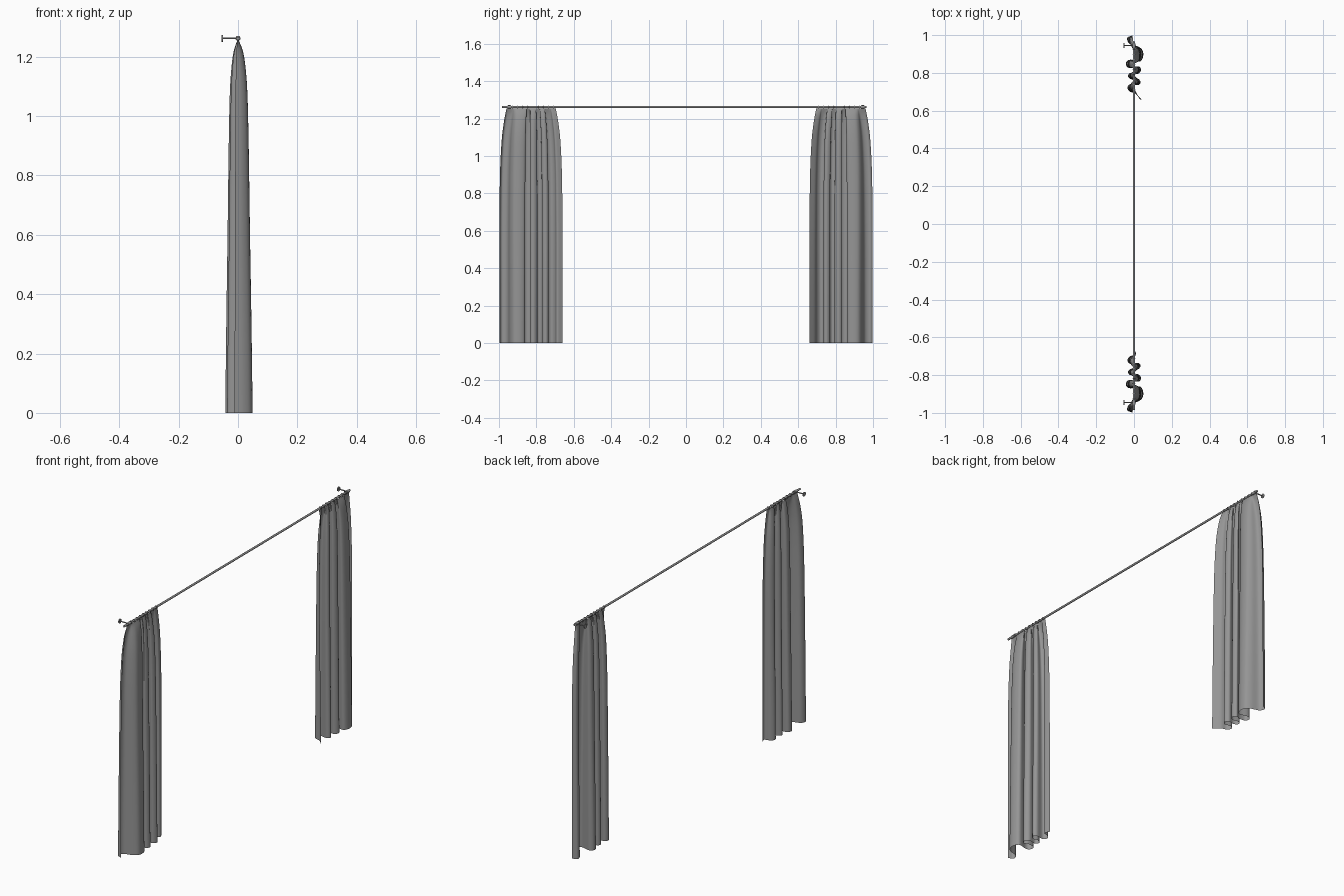
import bpy
import bmesh
import math
from mathutils import Vector, Matrix

cube = bpy.data.objects.get("Cube")
if cube:
    bpy.data.objects.remove(cube, do_unlink=True)


def make_material(name, value):
    mat = bpy.data.materials.new(name)
    mat.use_nodes = True
    colour = (value, value, value, 1)
    mat.diffuse_color = colour
    mat.node_tree.nodes["Principled BSDF"].inputs["Base Color"].default_value = colour
    return mat


grey = make_material("curtain grey", 0.3)
ROD_Z = 1.262


def finish(bm, name, angle=40):
    mesh = bpy.data.meshes.new(name)
    bm.to_mesh(mesh)
    bm.free()
    obj = bpy.data.objects.new(name, mesh)
    bpy.context.collection.objects.link(obj)
    mesh.materials.append(grey)
    bpy.ops.object.select_all(action="DESELECT")
    obj.select_set(True)
    bpy.context.view_layer.objects.active = obj
    bpy.ops.object.shade_smooth_by_angle(angle=math.radians(angle))
    return obj


def spline(points, steps):
    """Smooth curve through the points."""
    pts = [Vector(p) for p in points]
    pts = [2 * pts[0] - pts[1]] + pts + [2 * pts[-1] - pts[-2]]
    out = []
    for a, b, c, d in zip(pts, pts[1:], pts[2:], pts[3:]):
        for i in range(steps):
            t = i / steps
            out.append(0.5 * (2 * b + (c - a) * t + (2 * a - 5 * b + 4 * c - d) * t ** 2
                              + (3 * b - a - 3 * c + d) * t ** 3))
    out.append(pts[-2])
    return out


# Hem outline of one panel: distance from the middle, depth
FOLDS = [(.998, -.01), (.985, -.036), (.955, -.025), (.94, .02), (.92, .045), (.885, .048),
         (.86, .03), (.87, -.02), (.855, -.042), (.83, -.035), (.825, 0), (.835, .025),
         (.815, .038), (.795, .02), (.80, -.02), (.78, -.032), (.765, -.01), (.77, .02),
         (.75, .035), (.735, .02), (.74, -.02), (.72, -.035), (.70, -.02), (.69, .01)]
# Gathering towards the rod: height, depth scale, width scale
LEVELS = [(0, 1, 1), (.3, .92, 1), (.6, .82, 1), (.9, .73, .98), (1.08, .64, .93),
          (1.17, .5, .87), (1.22, .33, .82), (1.255, .06, .78)]


def curtain(name, side, inner_edge):
    path = spline(FOLDS + [inner_edge], 5)
    centre = 0.825
    bm = bmesh.new()
    rows = []
    for z, depth, width in spline(LEVELS, 4):
        rows.append([bm.verts.new((p.y * depth, side * (centre + (p.x - centre) * width), z))
                     for p in path])
    for low, high in zip(rows, rows[1:]):
        for a, b, c, d in zip(low, low[1:], high[1:], high):
            bm.faces.new((a, b, c, d) if side > 0 else (d, c, b, a))
    finish(bm, name, 80)


def cylinder(name, start, end, radius, sides=16):
    start, end = Vector(start), Vector(end)
    axis = end - start
    turn = Vector((0, 0, 1)).rotation_difference(axis).to_matrix().to_4x4()
    bm = bmesh.new()
    bmesh.ops.create_cone(bm, cap_ends=True, segments=sides, radius1=radius, radius2=radius,
                          depth=axis.length, matrix=Matrix.Translation((start + end) / 2) @ turn)
    finish(bm, name)


curtain("left_hand_curtain", -1, (.66, 0))
curtain("right_hand_curtain", 1, (.66, .04))

# Rod
cylinder("rod", (0, -.985, ROD_Z), (0, .965, ROD_Z), 0.0055)

for side, label in ((-1, "near"), (1, "far")):
    # Wall bracket: arm, wall plate and collar round the rod
    y = side * 0.945
    cylinder(label + "_bracket_arm", (-.052, y, ROD_Z), (0, y, ROD_Z), 0.003, 10)
    cylinder(label + "_wall_plate", (-.055, y, ROD_Z), (-.051, y, ROD_Z), 0.012)
    cylinder(label + "_bracket_collar", (0, y - .01, ROD_Z), (0, y + .01, ROD_Z), 0.008)
    # Curtain rings
    for i in range(9):
        bpy.ops.mesh.primitive_torus_add(major_radius=0.007, minor_radius=0.0015,
                                         major_segments=16, minor_segments=6,
                                         location=(0, side * (0.71 + i * 0.027), ROD_Z),
                                         rotation=(math.pi / 2, 0, 0))
        ring = bpy.context.object
        ring.name = f"{label}_curtain_ring_{i + 1}"
        ring.data.materials.append(grey)
        bpy.ops.object.shade_smooth()
